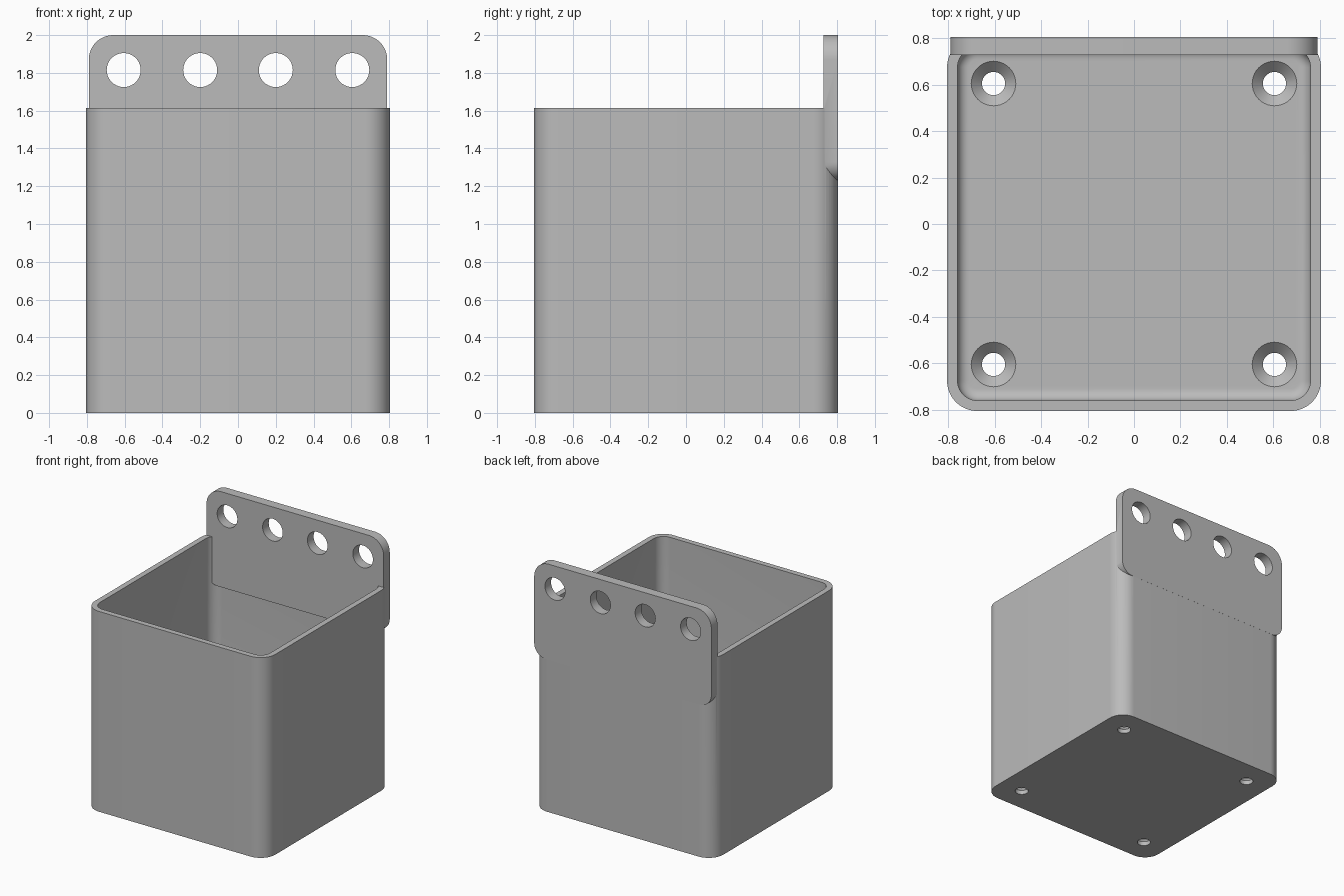
import bpy, bmesh
from math import pi, cos, sin
from mathutils import Matrix

cube = bpy.data.objects.get("Cube")
if cube:
    bpy.data.objects.remove(cube)

SIZE, HEIGHT, WALL, FLOOR = 0.805, 1.615, 0.045, 0.08
CORNER = 0.13
HOLE = 0.605

grey = bpy.data.materials.new("plain grey")
grey.use_nodes = True
colour = (0.5, 0.5, 0.5, 1)
grey.diffuse_color = colour
grey.node_tree.nodes["Principled BSDF"].inputs["Base Color"].default_value = colour


def rounded(x0, x1, y0, y1, r_low, r_high, steps=14):
    """Rounded rectangle outline, with separate radii for low and high corners."""
    corners = [(x1, y1, -1, -1, r_high), (x0, y1, 1, -1, r_high),
               (x0, y0, 1, 1, r_low), (x1, y0, -1, 1, r_low)]
    pts = []
    for i, (x, y, sx, sy, r) in enumerate(corners):
        for k in range(steps + 1):
            a = (i + k / steps) * pi / 2
            pts.append((x + sx * r + r * cos(a), y + sy * r + r * sin(a)))
    return pts


def finish(bm, name, cutter=False):
    bmesh.ops.recalc_face_normals(bm, faces=bm.faces)
    mesh = bpy.data.meshes.new(name)
    bm.to_mesh(mesh)
    bm.free()
    obj = bpy.data.objects.new(name, mesh)
    bpy.context.collection.objects.link(obj)
    mesh.materials.append(grey)
    obj.hide_render = cutter
    return obj


def loft(name, rings, cutter=False, turn=None):
    """Skin a stack of (outline, height) rings and cap both ends."""
    bm = bmesh.new()
    loops = [[bm.verts.new((x, y, z)) for x, y in pts] for pts, z in rings]
    for a, b in zip(loops, loops[1:]):
        for i in range(len(a)):
            j = (i + 1) % len(a)
            bm.faces.new((a[i], a[j], b[j], b[i]))
    bm.faces.new(loops[0])
    bm.faces.new(loops[-1])
    if turn:
        bm.transform(turn)
    return finish(bm, name, cutter)


def circle(x, y, r, n=40):
    return [(x + r * cos(2 * pi * i / n), y + r * sin(2 * pi * i / n)) for i in range(n)]


def boolean(obj, other, operation):
    mod = obj.modifiers.new(operation.lower(), "BOOLEAN")
    mod.operation, mod.solver, mod.object = operation, "EXACT", other
    bpy.context.view_layer.objects.active = obj
    bpy.ops.object.modifier_apply(modifier=mod.name)
    bpy.data.objects.remove(other)


def square(half, r):
    return rounded(-half, half, -half, half, r, r)


# Square bin body
bin_body = loft("bin", [(square(SIZE, CORNER), 0), (square(SIZE, CORNER), HEIGHT)])

# Hollow inside with a rounded floor edge
inner, r_in, fillet = SIZE - WALL, CORNER - WALL, 0.05
rings = []
for k in range(9):
    a = k / 8 * pi / 2
    inset = fillet * (1 - sin(a))
    rings.append((square(inner - inset, r_in - inset), FLOOR + fillet * (1 - cos(a))))
rings.append((square(inner, r_in), HEIGHT + 0.1))
boolean(bin_body, loft("cavity_cutter", rings, True), "DIFFERENCE")

# Countersunk screw holes in the floor
for sx in (-1, 1):
    for sy in (-1, 1):
        x, y = sx * HOLE, sy * HOLE
        screw = [(circle(x, y, r), z) for r, z in
                 ((0.05, -0.1), (0.05, FLOOR - 0.046), (0.096, FLOOR), (0.096, FLOOR + 0.02))]
        boolean(bin_body, loft("screw_cutter", screw, True), "DIFFERENCE")

# Upright hanging plate at the back, drawn flat then stood up
stand = Matrix.Rotation(pi / 2, 4, "X")
outline = rounded(-0.79, 0.79, 1.23, 2.0, 0.1, CORNER)
plate = loft("hanging_plate", [(outline, -0.8055), (outline, -0.727)], turn=stand)
for x in (-HOLE, -0.2, 0.2, HOLE):
    ring = circle(x, 1.815, 0.09)
    boolean(plate, loft("hang_cutter", [(ring, -0.9), (ring, -0.6)], True, stand), "DIFFERENCE")
boolean(bin_body, plate, "UNION")

# Smooth corners, crisp edges
bpy.ops.object.select_all(action="DESELECT")
bin_body.select_set(True)
bpy.context.view_layer.objects.active = bin_body
bpy.ops.object.shade_smooth_by_angle(angle=pi / 6)
